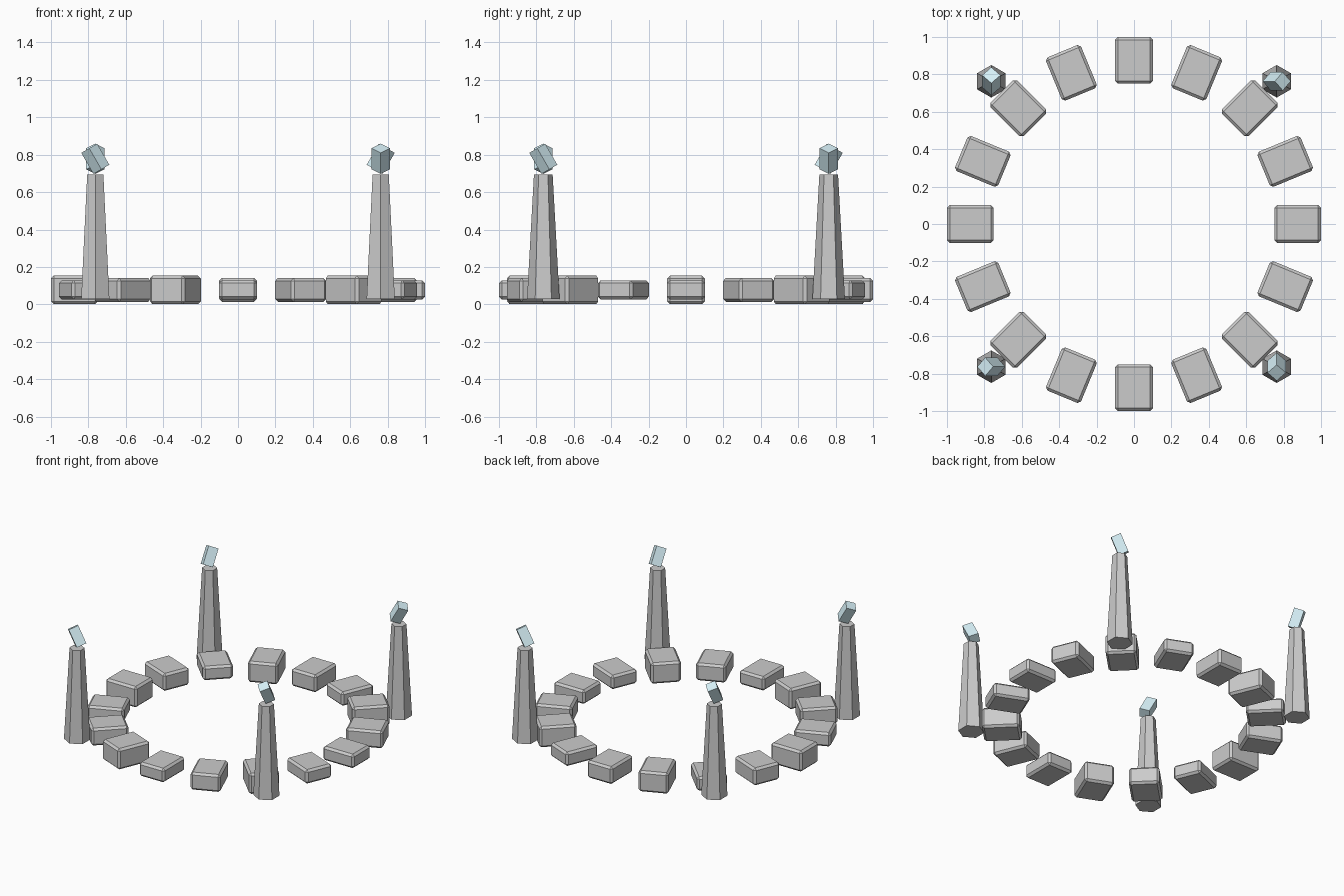
import bpy
from math import radians, cos, sin, sqrt

if "Cube" in bpy.data.objects:
    bpy.data.objects.remove(bpy.data.objects["Cube"])


def ring_stone(i):
    # bevelled block facing the centre, three repeating heights
    a = radians(22.5 * i)
    bpy.ops.mesh.primitive_cube_add(size=1)
    ob = bpy.context.object
    ob.name = f"ring_stone_{i + 1}"
    ob.scale = (0.25, 0.203, (0.102, 0.127, 0.152)[i % 3])
    bpy.ops.object.transform_apply(location=False, rotation=False, scale=True)
    ob.location = (0.875 * cos(a), 0.875 * sin(a), 0.077)
    ob.rotation_euler = (0, 0, a)
    bev = ob.modifiers.new("bevel", 'BEVEL')
    bev.width = 0.015
    bev.segments = 1


def pillar(i, mat):
    # tapered hexagonal pillar
    a = radians(45 + 90 * i)
    r = 0.763 * sqrt(2)
    x, y = r * cos(a), r * sin(a)
    bpy.ops.mesh.primitive_cone_add(vertices=6, radius1=0.087, radius2=0.05,
                                    depth=0.665, location=(x, y, 0.361))
    bpy.context.object.name = f"pillar_{i + 1}"
    # square crystal on top, leaning a quarter turn further on each pillar
    bpy.ops.mesh.primitive_cylinder_add(vertices=4, radius=0.049, depth=0.13,
                                        location=(x, y, 0.778),
                                        rotation=(0, radians(30), radians(90 * i)))
    ob = bpy.context.object
    ob.name = f"crystal_{i + 1}"
    ob.data.materials.append(mat)


crystal_mat = bpy.data.materials.new("pale_blue")
crystal_mat.diffuse_color = (0.68, 0.88, 0.94, 1)
crystal_mat.use_nodes = True
crystal_mat.node_tree.nodes["Principled BSDF"].inputs["Base Color"].default_value = crystal_mat.diffuse_color

for i in range(16):
    ring_stone(i)
for i in range(4):
    pillar(i, crystal_mat)
